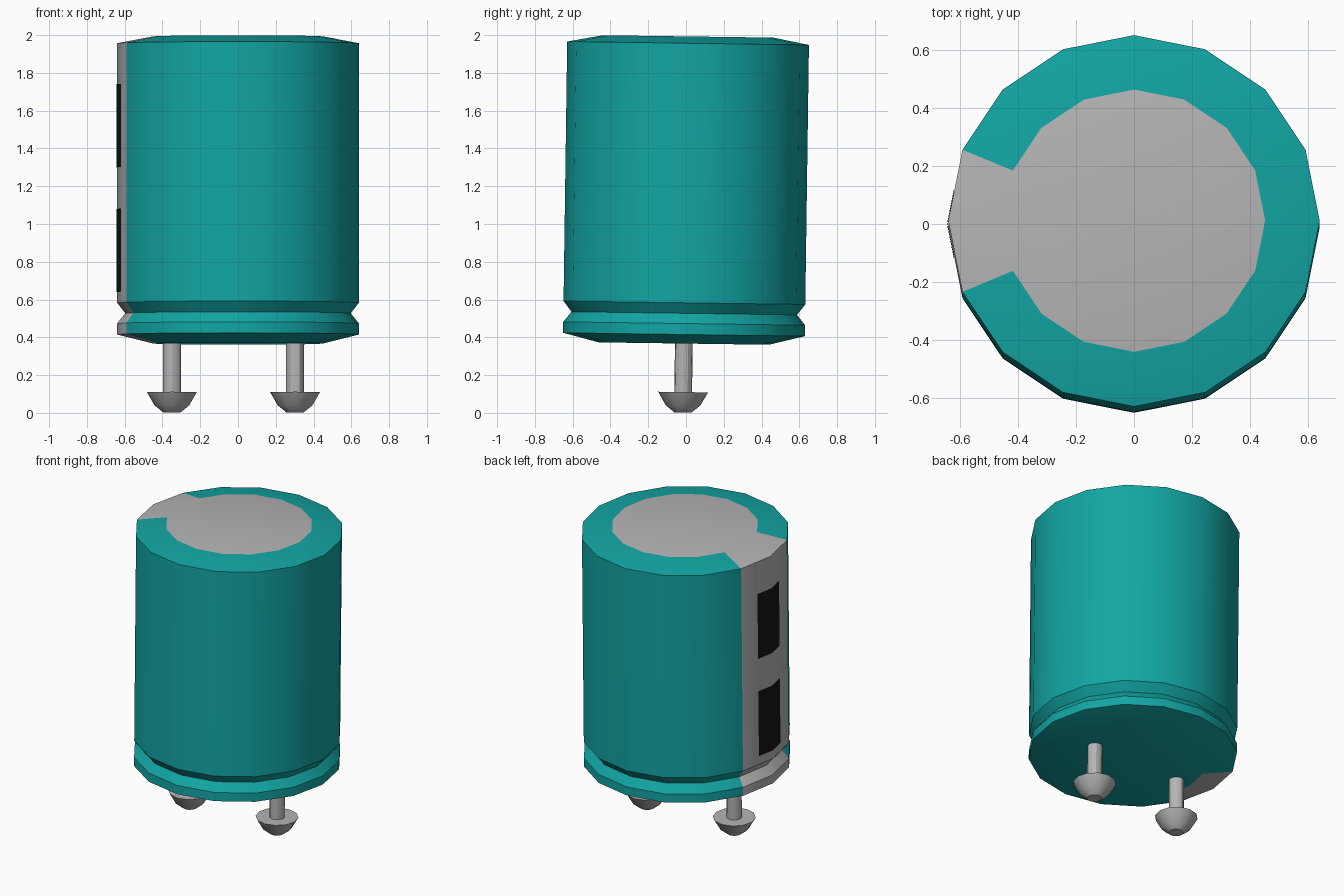
import bpy, bmesh, math
from mathutils import Matrix, Vector

cube = bpy.data.objects.get("Cube")
if cube:
    bpy.data.objects.remove(cube, do_unlink=True)


def material(name, rgb):
    m = bpy.data.materials.new(name)
    m.use_nodes = True
    m.diffuse_color = (*rgb, 1)
    m.node_tree.nodes["Principled BSDF"].inputs["Base Color"].default_value = (*rgb, 1)
    return m


teal = material("teal sleeve", (0.006, 0.38, 0.37))
grey = material("light grey metal", (0.46, 0.46, 0.46))
black = material("black marking", (0.007, 0.007, 0.007))

# The whole component leans back slightly about its middle
pivot = Vector((0, 0, 1.18))
TILT = (Matrix.Translation(pivot) @ Matrix.Rotation(-0.014, 4, 'X')
        @ Matrix.Translation(-pivot))


def finish(name, bm, mats):
    bmesh.ops.recalc_face_normals(bm, faces=bm.faces)
    bm.transform(TILT)
    me = bpy.data.meshes.new(name)
    bm.to_mesh(me)
    bm.free()
    for m in mats:
        me.materials.append(m)
    ob = bpy.data.objects.new(name, me)
    bpy.context.collection.objects.link(ob)
    return ob


def smooth(ob):
    bpy.ops.object.select_all(action='DESELECT')
    ob.select_set(True)
    bpy.context.view_layer.objects.active = ob
    bpy.ops.object.shade_smooth_by_angle(angle=math.radians(30))


def lathe(profile, sides, x=0.0):
    """Closed turned solid from (radius, z) pairs, listed bottom to top."""
    bm = bmesh.new()
    rings = [[bm.verts.new((x + r * math.cos(math.tau * i / sides),
                            r * math.sin(math.tau * i / sides), z))
              for i in range(sides)] for r, z in profile]
    for a, b in zip(rings, rings[1:]):
        for i in range(sides):
            j = (i + 1) % sides
            bm.faces.new((a[i], a[j], b[j], b[i]))
    bm.faces.new(rings[0][::-1])
    bm.faces.new(rings[-1])
    return bm


# Can body: chamfered ends and a crimped groove near the bottom
R = 0.64
bm = lathe([(0.45, 0.367), (R, 0.415), (R, 0.473), (0.597, 0.527),
            (R, 0.583), (R, 1.957), (0.452, 1.993)], 16)
for f in bm.faces:
    c = f.calc_center_median()
    on_stripe = c.x < 0 and abs(c.y) < -c.x * math.tan(math.radians(22.5))
    is_top = c.z > 1.99
    is_cap = len(f.verts) > 4
    f.material_index = 1 if is_top or (on_stripe and not is_cap) else 0
smooth(finish("can_body", bm, [teal, grey]))

# Polarity marks: thin plates folded around the middle edge of the stripe
HALF = 0.115
for name, z0, z1 in (("lower_mark", 0.64, 1.08), ("upper_mark", 1.30, 1.74)):
    bm = bmesh.new()
    cols = []
    for y in (-HALF, 0, HALF):
        x = -(R + 0.003) + abs(y) * math.tan(math.radians(11.25))
        cols.append([bm.verts.new((x, y, z)) for z in (z0, z1)])
    for a, b in zip(cols, cols[1:]):
        bm.faces.new((a[0], a[1], b[1], b[0]))
    ob = finish(name, bm, [black])
    # Face outwards, away from the can
    if ob.data.polygons[0].normal.x > 0:
        ob.data.flip_normals()

# Leads with domed feet
for side, x in (("right", -0.35), ("left", 0.302)):
    smooth(finish(side + "_lead", lathe([(0.047, 0.09), (0.047, 0.40)], 12, x), [grey]))
    smooth(finish(side + "_foot", lathe([(0.045, 0.002), (0.092, 0.04),
                                         (0.132, 0.11)], 12, x), [grey]))
